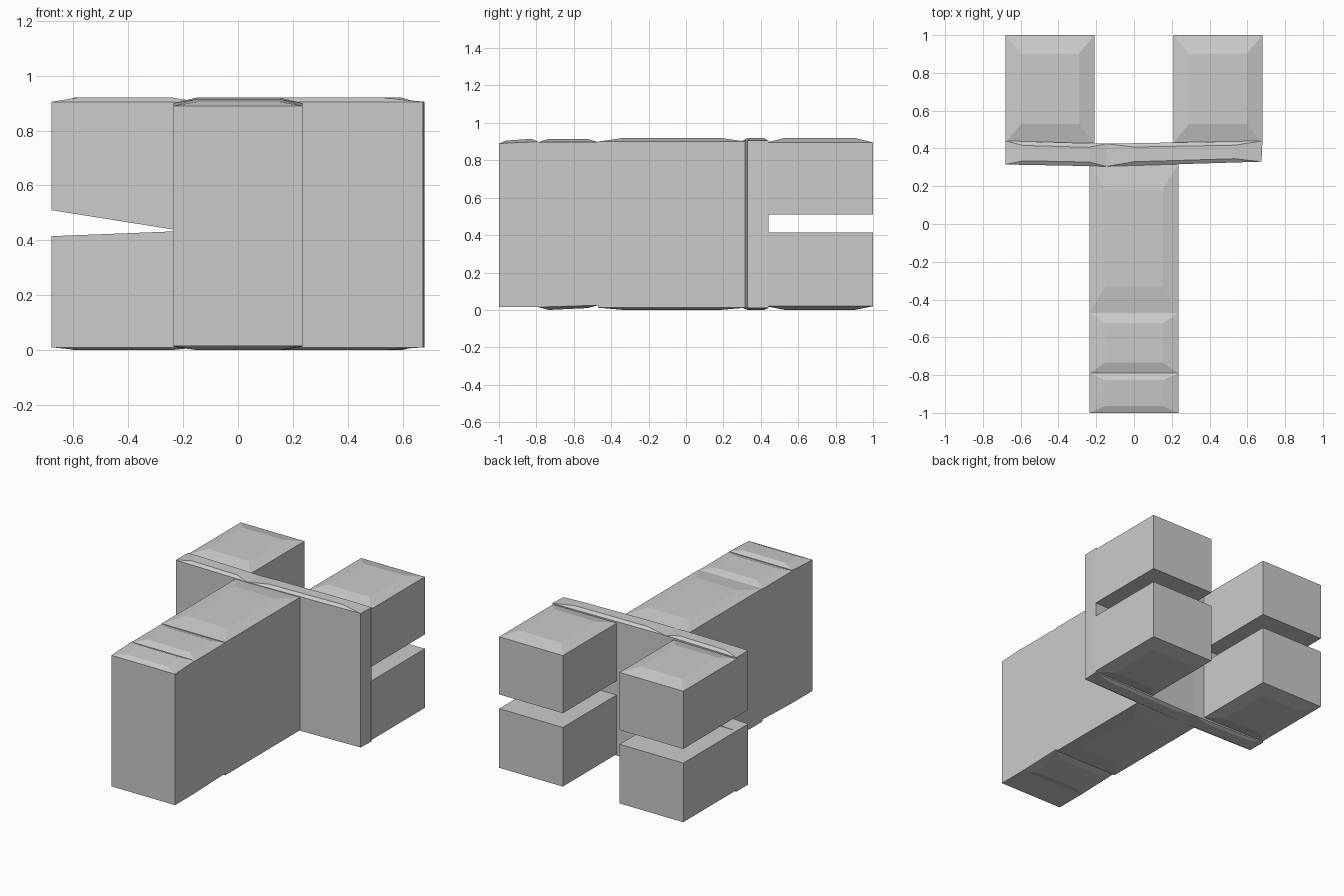
import bpy
import bmesh

if "Cube" in bpy.data.objects:
    bpy.data.objects.remove(bpy.data.objects["Cube"])

TOP = 0.92


def hull(name, quad, low, high, crown_low=0.0, crown_high=0.0):
    """Faceted convex block: xy quad, bottom/top z per corner, slightly crowned caps."""
    bm = bmesh.new()
    cx = sum(p[0] for p in quad) / 4
    cy = sum(p[1] for p in quad) / 4
    for heights, crown, sign in ((low, crown_low, -1), (high, crown_high, 1)):
        for (x, y), z in zip(quad, heights):
            bm.verts.new((x, y, z - sign * crown))
            if crown:
                bm.verts.new((x + (cx - x) * 0.35, y + (cy - y) * 0.35, z))
    res = bmesh.ops.convex_hull(bm, input=bm.verts[:])
    junk = {g for g in res["geom_interior"] + res["geom_unused"]
            if isinstance(g, bmesh.types.BMVert)}
    bmesh.ops.delete(bm, geom=list(junk), context='VERTS')
    bmesh.ops.dissolve_limit(bm, angle_limit=0.01, verts=bm.verts[:], edges=bm.edges[:])
    bmesh.ops.recalc_face_normals(bm, faces=bm.faces[:])
    mesh = bpy.data.meshes.new(name)
    bm.to_mesh(mesh)
    bm.free()
    obj = bpy.data.objects.new(name, mesh)
    bpy.context.collection.objects.link(obj)
    return obj


def rect(x0, x1, y0, y1):
    return [(x0, y0), (x1, y0), (x1, y1), (x0, y1)]


# Long stem, in three butted sections
hull("stem_front", rect(-0.235, 0.235, -1, -0.79),
     [0.015] * 4, [0.905, 0.905, 0.915, 0.915], 0.0, 0.015)
hull("stem_middle", rect(-0.235, 0.235, -0.79, -0.47),
     [0.0, 0.0, 0.01, 0.01], [0.915, 0.915, 0.915, 0.915], 0.015, 0.018)
hull("stem_rear", rect(-0.235, 0.235, -0.47, 0.32),
     [0.0] * 4, [TOP] * 4, 0.012, 0.02)

# Crossbar: solid on the right, split by a wedge-shaped slot on the left
hull("crossbar_right", [(-0.145, 0.305), (0.675, 0.33), (0.68, 0.44), (-0.145, 0.425)],
     [0.0] * 4, [TOP] * 4, 0.01, 0.015)
left = [(-0.68, 0.315), (-0.145, 0.305), (-0.145, 0.425), (-0.68, 0.44)]
hull("crossbar_left_upper", left, [0.51, 0.425, 0.425, 0.51], [TOP] * 4, 0.0, 0.015)
hull("crossbar_left_lower", left, [0.0] * 4, [0.415, 0.436, 0.436, 0.415], 0.01, 0.0)

# Four rear prongs
for side, x0, x1 in (("left", -0.68, -0.21), ("right", 0.21, 0.68)):
    area = rect(x0, x1, 0.43, 1.0)
    hull(f"prong_{side}_upper", area, [0.51] * 4, [TOP] * 4, 0.0, 0.025)
    hull(f"prong_{side}_lower", area, [0.0] * 4, [0.415] * 4, 0.02, 0.0)
